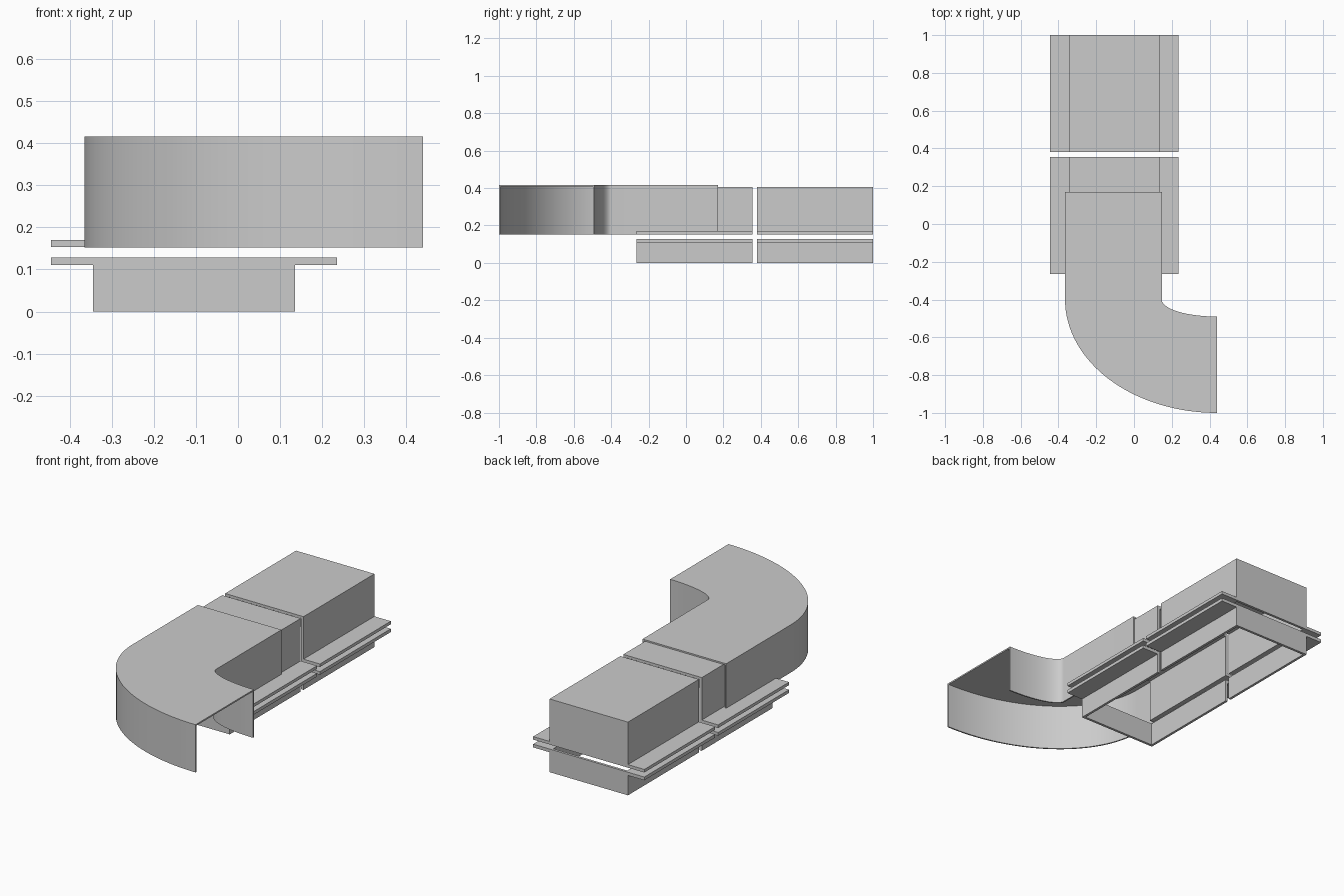
import bpy, bmesh, math
from mathutils import Vector

cube = bpy.data.objects.get("Cube")
if cube:
    bpy.data.objects.remove(cube)

grey = bpy.data.materials.new("plain_grey")
grey.use_nodes = True
colour = (0.6, 0.6, 0.6, 1)
grey.diffuse_color = colour
grey.node_tree.nodes["Principled BSDF"].inputs["Base Color"].default_value = colour


def prism(name, points, offset):
    """Extrude a closed outline of 3D points along an offset."""
    bm = bmesh.new()
    face = bm.faces.new([bm.verts.new(p) for p in points])
    result = bmesh.ops.extrude_face_region(bm, geom=[face], use_keep_orig=True)
    moved = [v for v in result["geom"] if isinstance(v, bmesh.types.BMVert)]
    bmesh.ops.translate(bm, verts=moved, vec=Vector(offset))
    bmesh.ops.recalc_face_normals(bm, faces=bm.faces[:])
    mesh = bpy.data.meshes.new(name)
    bm.to_mesh(mesh)
    bm.free()
    mesh.materials.append(grey)
    obj = bpy.data.objects.new(name, mesh)
    bpy.context.collection.objects.link(obj)
    return obj


def section(name, outline, y0, y1):
    return prism(name, [(x, y0, z) for x, z in outline], (0, y1 - y0, 0))


# Shared dimensions of the straight duct
MID, HALF, LIP = -0.105, 0.24, 0.34
WALL = 0.014
FRONT, GAP_A, GAP_B, BACK = -0.265, 0.355, 0.38, 1.0
LOW_TOP, LOW_LIP = 0.128, 0.11
UP_BASE, UP_LIP, UP_TOP = 0.153, 0.17, 0.405

# Upper cover: hat-shaped channel with side flanges
half_hat = [(LIP, UP_BASE), (LIP, UP_LIP), (HALF, UP_LIP), (HALF, UP_TOP)]
inner_hat = [(HALF - WALL, UP_TOP - WALL), (HALF - WALL, UP_BASE)]
hat = ([(MID + x, z) for x, z in half_hat]
       + [(MID - x, z) for x, z in reversed(half_hat)]
       + [(MID - x, z) for x, z in reversed(inner_hat)]
       + [(MID + x, z) for x, z in inner_hat])

# Lower frame: angle rails, one for each side
rail = [(HALF - WALL, 0), (HALF, 0), (HALF, LOW_LIP), (LIP, LOW_LIP),
        (LIP, LOW_TOP), (HALF - WALL, LOW_TOP)]

for label, y0, y1 in (("front", FRONT, GAP_A), ("back", GAP_B, BACK)):
    section(label + "_cover", hat, y0, y1)
    for side, sign in (("left", 1), ("right", -1)):
        section(f"{label}_{side}_rail", [(MID + sign * x, z) for x, z in rail], y0, y1)


# End plates between the side walls
def end_plate(name, z0, z1, y0):
    w = HALF - WALL
    section(name, [(MID - w, z0), (MID + w, z0), (MID + w, z1), (MID - w, z1)], y0, y0 + WALL)


end_plate("cover_back_plate", UP_BASE, UP_TOP - WALL, BACK - WALL)
end_plate("frame_back_plate", 0, LOW_TOP, BACK - WALL)
end_plate("frame_front_plate", 0, LOW_TOP, FRONT)

# Elbow: sleeve over the cover that sweeps round to the left, open below
EXIT_X, BEND_Y, SLEEVE_Y = 0.44, -0.4, 0.17
BASE, TOP, SKIN = 0.152, 0.416, 0.008
STEPS = 32


def bend(rx, ry):
    path = [(EXIT_X - rx, SLEEVE_Y)]
    for i in range(STEPS + 1):
        a = math.pi / 2 * i / STEPS
        path.append((EXIT_X - rx * math.cos(a), BEND_Y - ry * math.sin(a)))
    return path


outer, outer_in = bend(0.805, 0.6), bend(0.805 - SKIN, 0.6 - SKIN)
inner, inner_in = bend(0.293, 0.09), bend(0.293 + SKIN, 0.09 + SKIN)


def plan(name, a, b, z0, z1):
    obj = prism(name, [(x, y, z0) for x, y in a + b[::-1]], (0, 0, z1 - z0))
    bpy.ops.object.select_all(action="DESELECT")
    obj.select_set(True)
    bpy.context.view_layer.objects.active = obj
    bpy.ops.object.shade_smooth_by_angle(angle=math.radians(30))


plan("elbow_top", outer, inner, TOP - SKIN, TOP)
plan("elbow_outer_wall", outer, outer_in, BASE, TOP - SKIN)
plan("elbow_inner_wall", inner, inner_in, BASE, TOP - SKIN)
